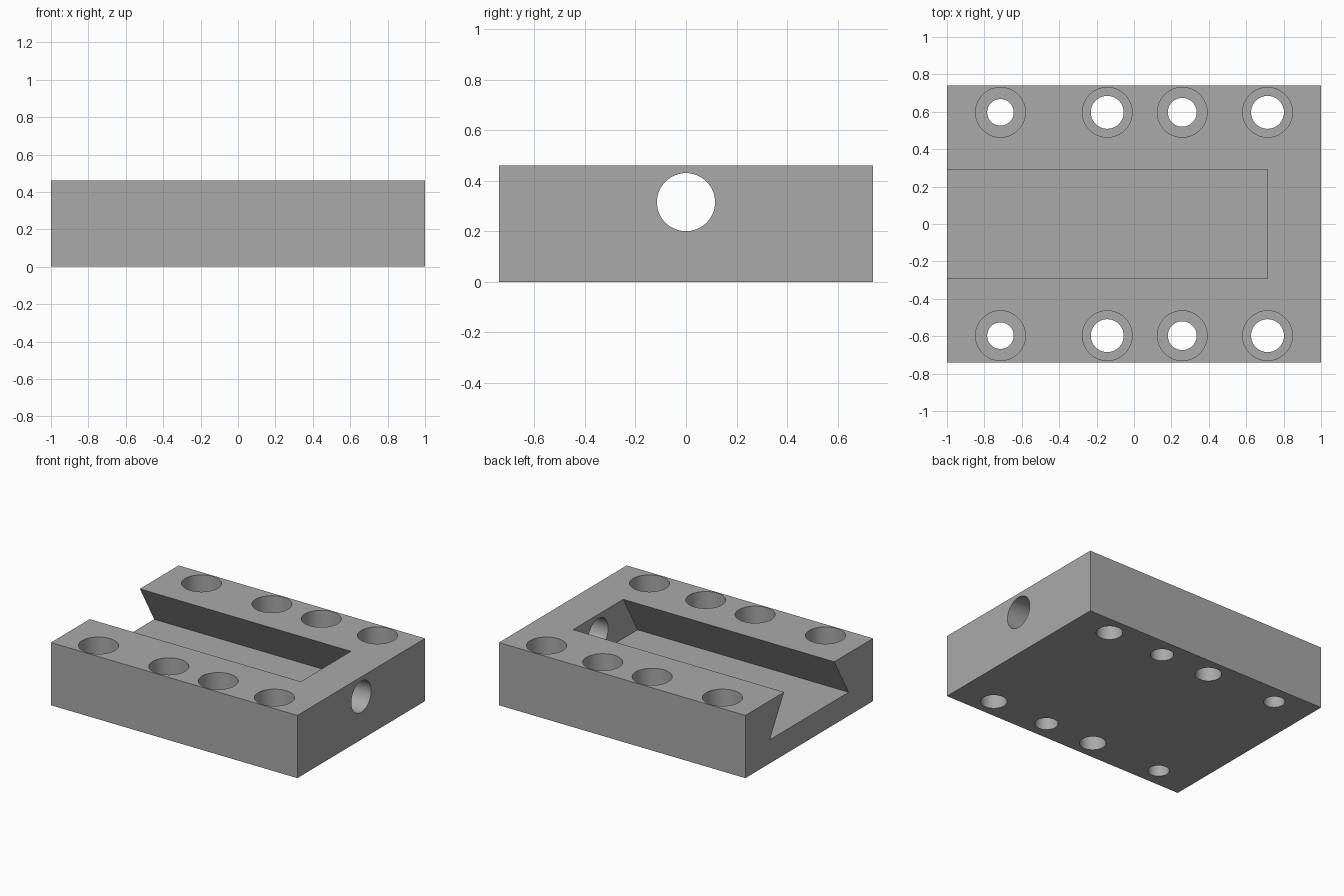
import bpy, math
from mathutils import Vector

old = bpy.data.objects.get("Cube")
if old:
    bpy.data.objects.remove(old, do_unlink=True)

WIDTH, HEIGHT = 1.48, 0.46

grey = bpy.data.materials.new("plain_grey")
grey.use_nodes = True
colour = (0.4, 0.4, 0.4, 1)
grey.diffuse_color = colour
grey.node_tree.nodes["Principled BSDF"].inputs["Base Color"].default_value = colour

# Plate
bpy.ops.mesh.primitive_cube_add(size=1, location=(0, 0, HEIGHT / 2))
plate = bpy.context.object
plate.name = "dovetail_plate"
plate.scale = (2, WIDTH, HEIGHT)
bpy.ops.object.transform_apply(location=True, rotation=True, scale=True)
plate.data.materials.append(grey)


def cut(cutter):
    """Subtract a cutter from the plate, then discard it."""
    cutter.hide_render = True
    cutter.data.materials.append(grey)
    mod = plate.modifiers.new("cut", "BOOLEAN")
    mod.operation = "DIFFERENCE"
    mod.solver = "EXACT"
    mod.object = cutter
    bpy.context.view_layer.objects.active = plate
    bpy.ops.object.modifier_apply(modifier=mod.name)
    bpy.data.objects.remove(cutter, do_unlink=True)


def cut_bore(radius, start, end):
    """Drill a round hole between two points."""
    start, end = Vector(start), Vector(end)
    axis = end - start
    bpy.ops.mesh.primitive_cylinder_add(
        vertices=64, radius=radius, depth=axis.length,
        location=(start + end) / 2, rotation=axis.to_track_quat("Z", "Y").to_euler())
    cut(bpy.context.object)


# Dovetail slot, open at one end
half = [(0.457, 0.173), (0.291, HEIGHT), (0.291, 0.6)]
profile = half + [(-y, z) for y, z in reversed(half)]
n = len(profile)
verts = [(x, y, z) for x in (-1.2, 0.713) for y, z in profile]
faces = [tuple(reversed(range(n))), tuple(range(n, 2 * n))]
faces += [(i, (i + 1) % n, n + (i + 1) % n, n + i) for i in range(n)]
mesh = bpy.data.meshes.new("slot_cutter")
mesh.from_pydata(verts, [], faces)
slot = bpy.data.objects.new("slot_cutter", mesh)
bpy.context.collection.objects.link(slot)
cut(slot)

# Round hole through the closed end wall
cut_bore(0.115, (0.5, 0, 0.315), (1.2, 0, 0.315))

# Counterbored screw holes along both rails
for x, radius in ((-0.714, 0.071), (-0.143, 0.088), (0.258, 0.077), (0.714, 0.088)):
    for y in (-0.597, 0.597):
        cut_bore(0.133, (x, y, 0.26), (x, y, 0.6))
        cut_bore(radius, (x, y, -0.1), (x, y, 0.35))

# Smooth bore walls, sharp edges elsewhere
bpy.ops.object.select_all(action="DESELECT")
plate.select_set(True)
bpy.context.view_layer.objects.active = plate
bpy.ops.object.shade_smooth_by_angle(angle=math.radians(30))
